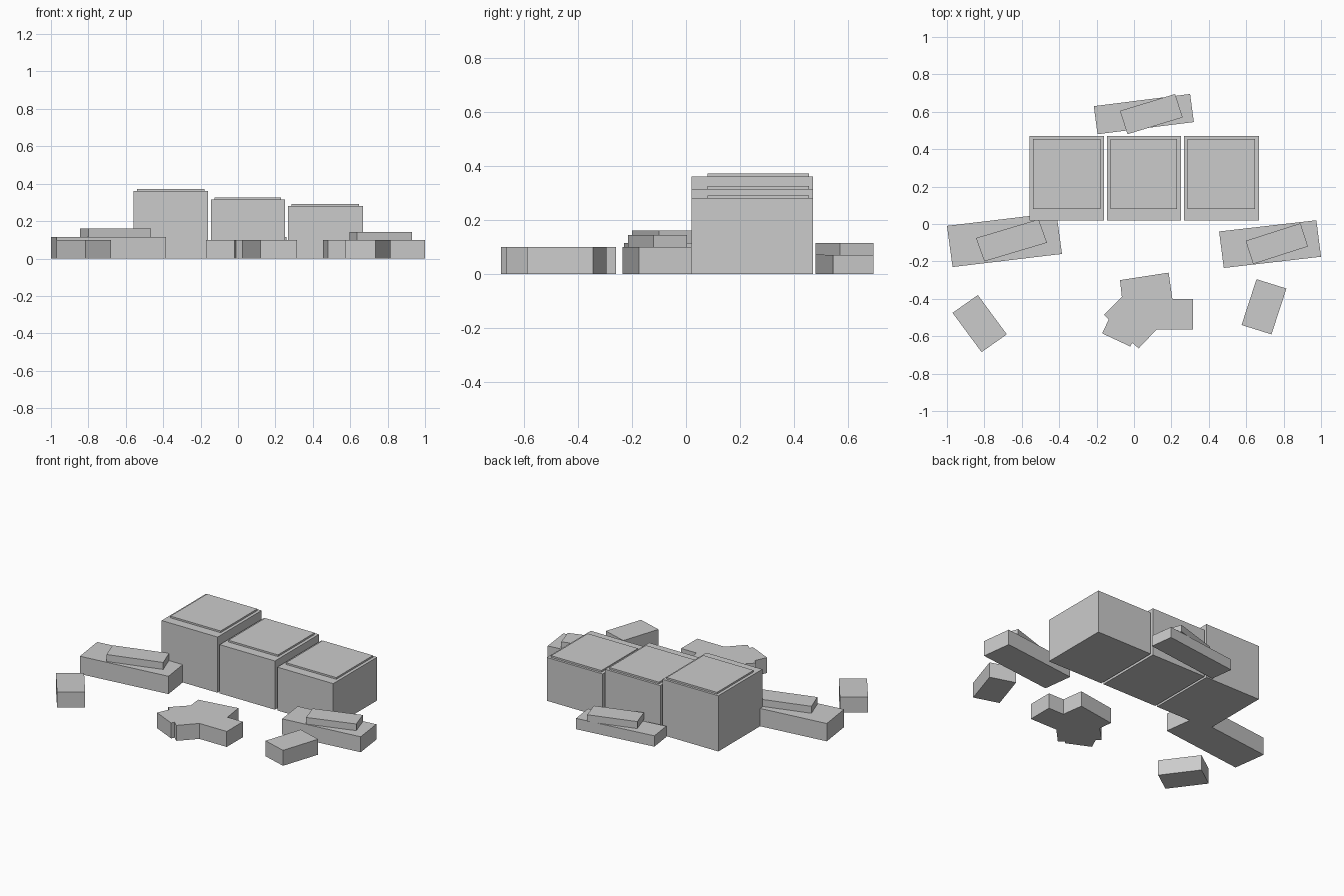
import bpy, bmesh

if "Cube" in bpy.data.objects:
    bpy.data.objects.remove(bpy.data.objects["Cube"])

stone = bpy.data.materials.new("light_grey_stone")
stone.diffuse_color = (0.6, 0.6, 0.6, 1)
stone.use_nodes = True
stone.node_tree.nodes["Principled BSDF"].inputs["Base Color"].default_value = stone.diffuse_color


def prism(name, outline, z0, z1):
    """Extrude a flat outline from z0 up to z1."""
    bm = bmesh.new()
    face = bm.faces.new([bm.verts.new((x, y, z0)) for x, y in outline])
    top = bmesh.ops.extrude_face_region(bm, geom=[face])["geom"]
    for v in top:
        if isinstance(v, bmesh.types.BMVert):
            v.co.z = z1
    bmesh.ops.recalc_face_normals(bm, faces=bm.faces)
    mesh = bpy.data.meshes.new(name)
    bm.to_mesh(mesh)
    bm.free()
    mesh.materials.append(stone)
    obj = bpy.data.objects.new(name, mesh)
    bpy.context.collection.objects.link(obj)
    return obj


def rect(x0, x1, y0, y1):
    return [(x0, y0), (x1, y0), (x1, y1), (x0, y1)]


def turned(a, b, c):
    """Rectangle from three consecutive corners."""
    return [a, b, c, (a[0] + c[0] - b[0], a[1] + c[1] - b[1])]


# Row of three stepped blocks with thin raised caps
for side, x0, x1, h in (("left", -0.56, -0.16, 0.36),
                        ("middle", -0.145, 0.25, 0.315),
                        ("right", 0.267, 0.667, 0.28)):
    prism(side + "_block", rect(x0, x1, 0.02, 0.47), 0, h)
    prism(side + "_block_cap", rect(x0 + 0.02, x1 - 0.02, 0.08, 0.455), h, h + 0.011)

# Slabs lying around the blocks, each with a smaller slab on top
prism("left_slab", turned((-1.0, -0.01), (-0.97, -0.23), (-0.385, -0.16)), 0, 0.115)
prism("left_slab_top", turned((-0.845, -0.075), (-0.80, -0.20), (-0.465, -0.10)), 0.115, 0.16)
prism("right_slab", turned((0.455, -0.04), (0.48, -0.235), (1.0, -0.175)), 0, 0.1)
prism("right_slab_top", turned((0.597, -0.09), (0.637, -0.214), (0.93, -0.12)), 0.1, 0.143)
prism("back_slab", turned((-0.215, 0.63), (-0.195, 0.48), (0.32, 0.545)), 0, 0.07)
prism("back_slab_top", turned((-0.075, 0.605), (-0.035, 0.48), (0.26, 0.57)), 0.07, 0.115)

# Loose stones in front
prism("left_stone", turned((-0.97, -0.475), (-0.835, -0.38), (-0.68, -0.59)), 0, 0.1)
prism("right_stone", turned((0.655, -0.295), (0.815, -0.345), (0.735, -0.59)), 0, 0.1)

# Cluster of merged stones
prism("stone_cluster", [
    (-0.075, -0.3), (0.185, -0.26), (0.205, -0.4), (0.315, -0.4), (0.315, -0.565),
    (0.12, -0.565), (0.025, -0.665), (-0.01, -0.635), (-0.02, -0.655),
    (-0.17, -0.585), (-0.135, -0.51), (-0.16, -0.485), (-0.065, -0.39)], 0, 0.1)
